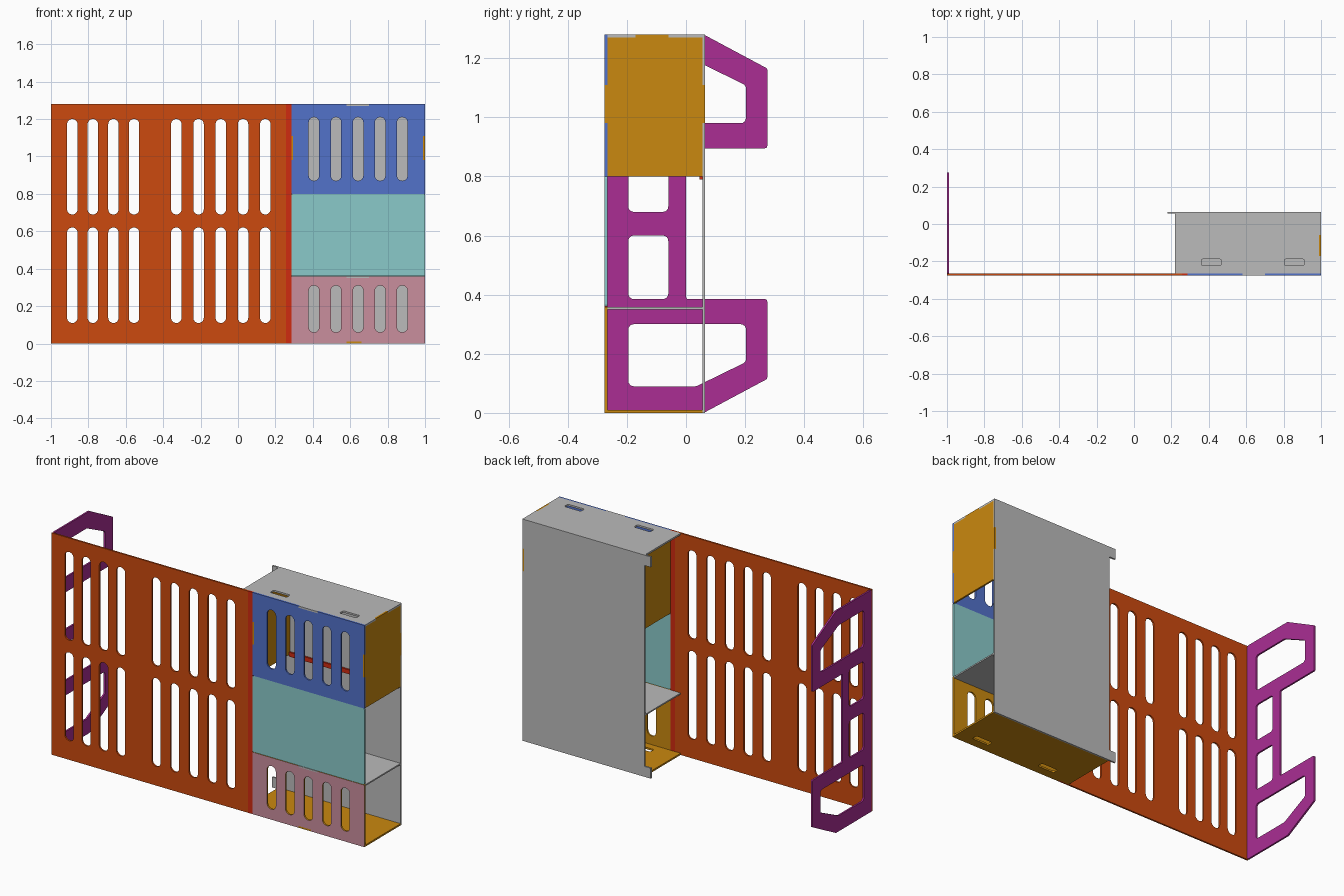
import bpy, bmesh, math
from mathutils import Vector

cube = bpy.data.objects.get("Cube")
if cube:
    bpy.data.objects.remove(cube, do_unlink=True)


def material(name, rgb):
    lin = [min(1, 1.12 * (c / 255 / 12.92 if c < 10 else ((c / 255 + 0.055) / 1.055) ** 2.4)) for c in rgb]
    m = bpy.data.materials.new(name)
    m.use_nodes = True
    m.diffuse_color = (*lin, 1)
    m.node_tree.nodes["Principled BSDF"].inputs["Base Color"].default_value = (*lin, 1)
    return m


ORANGE = material("orange", (194, 70, 13))
RED = material("red", (198, 40, 14))
BLUE = material("blue", (78, 108, 192))
TEAL = material("teal", (131, 192, 192))
PINK = material("pink", (192, 135, 150))
GOLD = material("gold", (192, 130, 14))
GREY = material("grey", (178, 178, 178))
MAGENTA = material("magenta", (162, 43, 140))

T = 0.01  # sheet thickness


def rounded(pts, r, steps=6):
    """Polygon with filleted corners."""
    out = []
    for i, p in enumerate(pts):
        p = Vector(p)
        a = (Vector(pts[i - 1]) - p).normalized()
        b = (Vector(pts[(i + 1) % len(pts)]) - p).normalized()
        half = a.angle(b) / 2
        c = p + (a + b).normalized() * (r / math.sin(half))
        s = p + a * (r / math.tan(half)) - c
        e = p + b * (r / math.tan(half)) - c
        sweep = s.angle_signed(e)
        for k in range(steps + 1):
            t = -sweep * k / steps
            out.append((c.x + s.x * math.cos(t) - s.y * math.sin(t),
                        c.y + s.x * math.sin(t) + s.y * math.cos(t)))
    return out


def rect(u0, v0, u1, v1):
    return [(u0, v0), (u1, v0), (u1, v1), (u0, v1)]


def slots(centres, v0, v1, w=0.056):
    return [rounded(rect(u - w / 2, v0, u + w / 2, v1), w / 2 * 0.98) for u in centres]


def plate(name, axis, start, loops, mat, thick=T, front=None):
    """Sheet perpendicular to an axis; first loop is the outline, the others are holes."""
    cu = bpy.data.curves.new(name, 'CURVE')
    cu.dimensions = '2D'
    cu.fill_mode = 'BOTH'
    cu.extrude = thick / 2
    for loop in loops:
        sp = cu.splines.new('POLY')
        sp.points.add(len(loop) - 1)
        for pt, (u, v) in zip(sp.points, loop):
            pt.co = (u, v, 0, 1)
        sp.use_cyclic_u = True
    tmp = bpy.data.objects.new(name + "_tmp", cu)
    bpy.context.collection.objects.link(tmp)
    bpy.context.view_layer.update()
    dg = bpy.context.evaluated_depsgraph_get()
    me = bpy.data.meshes.new_from_object(tmp.evaluated_get(dg))
    bpy.data.objects.remove(tmp, do_unlink=True)
    bpy.data.curves.remove(cu)
    me.name = name
    me.materials.clear()
    me.materials.append(mat)
    bm = bmesh.new()
    bm.from_mesh(me)
    for v in bm.verts:
        a, b, w = v.co.x, v.co.y, v.co.z + start + thick / 2
        v.co = {'x': (w, a, b), 'y': (a, w, b), 'z': (a, b, w)}[axis]
    bmesh.ops.remove_doubles(bm, verts=bm.verts, dist=1e-5)
    bmesh.ops.recalc_face_normals(bm, faces=bm.faces)
    bm.normal_update()
    for f in bm.faces:
        f.smooth = False
        f.material_index = 0
    # optional second colour on the front side only
    if front:
        me.materials.append(front)
        for f in bm.faces:
            if f.normal.y < -0.9 and f.calc_center_median().y < start + thick * 0.3:
                f.material_index = 1
    bm.to_mesh(me)
    bm.free()
    ob = bpy.data.objects.new(name, me)
    bpy.context.collection.objects.link(ob)
    return ob


FY, BY, H = -0.275, 0.055, 1.28      # front sheet, back sheet, height
L, R, XI = 0.22, 1.0, 0.285          # box left, box right, front cover left
TAB = (0.58, 0.70)                   # tabs shared by the front covers
WZ = (0.98, 1.11)                    # tabs of the side walls

# Large slotted front panel and the strip next to it
cols = [-0.886 + 0.11 * i for i in range(4)] + [-0.33 + 0.119 * i for i in range(5)]
plate("front_panel", 'y', FY,
      [rect(-1, 0, 0.256, H)] + slots(cols, 0.11, 0.62) + slots(cols, 0.69, 1.2), ORANGE)
plate("joint_strip", 'y', FY, [rect(0.256, 0, XI, H)], RED)

# Front covers of the box
cols = [0.406 + 0.118 * i for i in range(5)]
upper = [(XI, 0.8), (R, 0.8), (R, WZ[0]), (R - T, WZ[0]), (R - T, WZ[1]), (R, WZ[1]), (R, H),
         (TAB[1], H), (TAB[1], H - T), (TAB[0], H - T), (TAB[0], H), (XI, H),
         (XI, WZ[1]), (XI + T, WZ[1]), (XI + T, WZ[0]), (XI, WZ[0])]
plate("upper_cover", 'y', FY, [upper] + slots(cols, 0.87, 1.21), BLUE)
plate("middle_cover", 'y', FY, [rounded(rect(XI, 0.36, R, 0.8), 0.008)], TEAL)
lower = [(XI, 0), (TAB[0], 0), (TAB[0], T), (TAB[1] - 0.04, T), (TAB[1] - 0.04, 0), (R, 0),
         (R, 0.358), (TAB[1], 0.358), (TAB[1], 0.35), (TAB[0], 0.35), (TAB[0], 0.358), (XI, 0.358)]
plate("lower_cover", 'y', FY, [lower] + slots(cols, 0.06, 0.31), GOLD, front=PINK)


# Horizontal sheets of the box, each with a tab into the front covers
def deck(tab_end, notch=False):
    right = [(R, FY + T)]
    if notch:
        right += [(R, -0.17), (R - T, -0.17), (R - T, -0.06), (R, -0.06)]
    return [(L, FY + T), (TAB[0], FY + T), (TAB[0], FY), (tab_end, FY), (tab_end, FY + T),
            *right, (R, BY), (L, BY)]


vents = [rounded(rect(x - 0.053, -0.222, x + 0.053, -0.188), 0.008) for x in (0.413, 0.857)]
plate("box_top", 'z', H - T, [deck(TAB[1], True)] + vents, GREY)
plate("box_floor", 'z', 0, [deck(TAB[1] - 0.04)] + vents, GOLD)
plate("box_shelf", 'z', 0.35, [deck(TAB[1])], GREY, 0.008)

# Back sheet with two small ears and notches for the wall tab
back = [(0.18, 0), (R, 0), (R, WZ[0]), (R - T, WZ[0]), (R - T, WZ[1]), (R, WZ[1]), (R, H),
        (0.18, H), (0.18, H - 0.06), (L, H - 0.06), (L, 0.06), (0.18, 0.06)]
plate("box_back", 'y', BY, [back], GREY)

# Side walls of the upper compartment
fi = FY + T
for side, x in (("left", R - T), ("right", XI)):
    outer = side == "left"
    zt, yb = (H, BY + T) if outer else (H - T, BY)
    wall = [(fi, 0.8), (BY, 0.8), (BY, WZ[0]), (yb, WZ[0]), (yb, WZ[1]), (BY, WZ[1]),
            (BY, H - T), (-0.06, H - T), (-0.06, zt), (-0.17, zt), (-0.17, H - T),
            (fi, H - T), (fi, WZ[1]), (FY, WZ[1]), (FY, WZ[0]), (fi, WZ[0])]
    # drop repeated corners where a tab has no height
    wall = [p for i, p in enumerate(wall) if p != wall[i - 1]]
    plate(side + "_wall", 'x', x, [wall], GOLD)

# Narrow ledge along the inside of the back sheet
plate("inner_ledge", 'y', BY - T, [rect(XI + T, 0.79, R - T, 0.815)], RED)

# Side bracket, symmetric about mid height
half = [(0.06, 0.0), (0.275, 0.115), (0.275, 0.385), (0.0, 0.385)]
loop_hole = [(-0.195, 0.09), (0.035, 0.09), (0.203, 0.172), (0.203, 0.30), (-0.195, 0.30)]
mid_hole = rect(-0.195, 0.385, -0.06, 0.60)


def flip(pts):
    return [(u, H - v) for u, v in reversed(pts)]


outline = [(fi, 0)] + half + flip(half) + [(fi, H)]
holes = [loop_hole, flip(loop_hole), mid_hole, flip(mid_hole)]
plate("side_bracket", 'x', -1, [rounded(outline, 0.008, 3)] + [rounded(h, 0.018, 4) for h in holes], MAGENTA)
